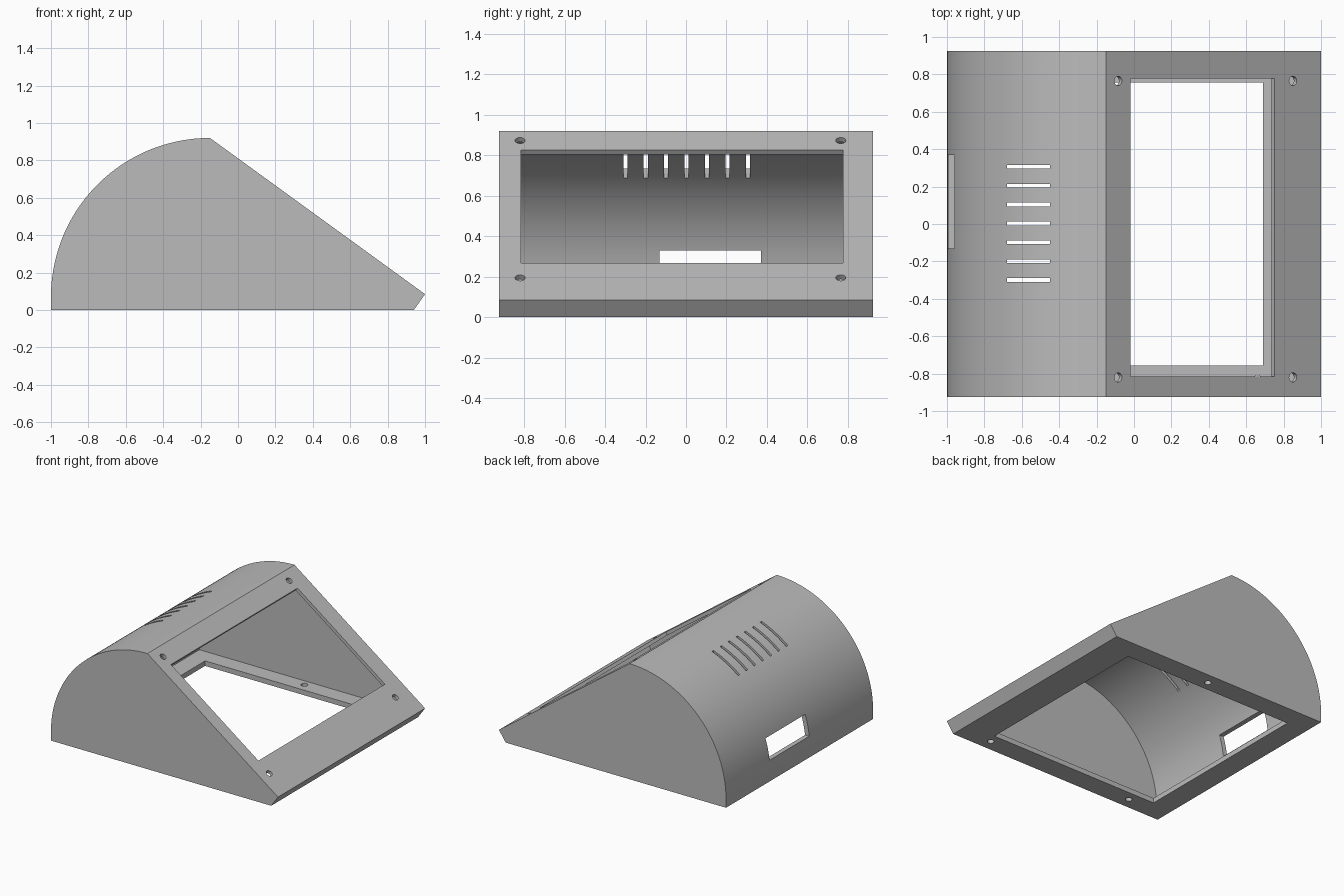
import bpy, math
from mathutils import Vector, Matrix

if "Cube" in bpy.data.objects:
    bpy.data.objects.remove(bpy.data.objects["Cube"])

HALF = 0.925                      # half length along y
ARC_X, ARC_Z = -0.15, 0.07        # centre of the rounded back
TOP, TOE = Vector((-0.15, 0, 0.92)), Vector((1.0, 0, 0.085))
DOWN = (TOE - TOP).normalized()   # direction down the sloped panel
NORMAL = Vector((-DOWN.z, 0, DOWN.x))

grey = bpy.data.materials.new("plain grey")
grey.use_nodes = True
colour = (0.5, 0.5, 0.5, 1)
grey.diffuse_color = colour
grey.node_tree.nodes["Principled BSDF"].inputs["Base Color"].default_value = colour


def arc(radius, steps=48):
    return [(ARC_X - radius * math.cos(a), ARC_Z + radius * math.sin(a))
            for a in (math.pi / 2 * i / steps for i in range(steps + 1))]


def prism(name, profile, half):
    """Extrude an xz outline along y."""
    n = len(profile)
    verts = [(x, y, z) for y in (-half, half) for x, z in profile]
    faces = [tuple(range(n)), tuple(range(2 * n - 1, n - 1, -1))]
    faces += [(i, i + n, (i + 1) % n + n, (i + 1) % n) for i in range(n)]
    mesh = bpy.data.meshes.new(name)
    mesh.from_pydata(verts, [], faces)
    obj = bpy.data.objects.new(name, mesh)
    bpy.context.collection.objects.link(obj)
    bpy.context.view_layer.objects.active = obj
    bpy.ops.object.select_all(action='DESELECT')
    obj.select_set(True)
    bpy.ops.object.mode_set(mode='EDIT')
    bpy.ops.mesh.select_all(action='SELECT')
    bpy.ops.mesh.normals_make_consistent(inside=False)
    bpy.ops.object.mode_set(mode='OBJECT')
    return obj


def box(x0, x1, y0, y1, z0, z1):
    bpy.ops.mesh.primitive_cube_add(size=1)
    obj = bpy.context.object
    obj.matrix_world = (Matrix.Translation(((x0 + x1) / 2, (y0 + y1) / 2, (z0 + z1) / 2))
                        @ Matrix.Diagonal((x1 - x0, y1 - y0, z1 - z0, 1)))
    return obj


def drill(place, axis, radius, depth):
    bpy.ops.mesh.primitive_cylinder_add(vertices=24, radius=radius, depth=depth, location=place,
                                        rotation=axis.to_track_quat('Z', 'Y').to_euler())
    return bpy.context.object


def cut(target, cutter):
    bpy.context.view_layer.update()
    mod = target.modifiers.new("cut", 'BOOLEAN')
    mod.operation, mod.solver, mod.object = 'DIFFERENCE', 'EXACT', cutter
    bpy.context.view_layer.objects.active = target
    bpy.ops.object.modifier_apply(modifier=mod.name)
    bpy.data.objects.remove(cutter)


# Outer shell and hollow interior
case = prism("sloped_case", [(-1, 0)] + arc(0.85) + [(1, 0.085), (0.94, 0)], HALF)
cut(case, prism("cavity", [(-0.963, 0.04)] + arc(0.813)
                + [(-0.145, 0.883), (0.955, 0.085), (0.923, 0.04)], HALF - 0.035))

# Screen opening, square to the sloped panel
start = TOP + DOWN * (0.13 / DOWN.x)
end = TOP + DOWN * (0.90 / DOWN.x)
corners = [start + NORMAL * 0.05, end + NORMAL * 0.05, end - NORMAL * 0.06, start - NORMAL * 0.06]
screen = prism("screen_cut", [(p.x, p.z) for p in corners], 0.796)
screen.location.y = -0.019
cut(case, screen)

# Open underside and rear port
cut(case, box(-0.82, 0.69, -0.757, 0.757, -0.1, 0.1))
cut(case, box(-1.1, -0.9, -0.13, 0.37, 0.165, 0.33))

# Vent slots
for i in range(-3, 4):
    y = i * 0.101 + 0.003
    cut(case, box(-0.68, -0.45, y - 0.01, y + 0.01, 0.6, 1.0))

# Screw holes in the sloped panel and in the base
for x in (-0.085, 0.85):
    for y in (-0.82, 0.765):
        p = TOP + DOWN * ((x - TOP.x) / DOWN.x)
        cut(case, drill((p.x, y, p.z), NORMAL, 0.025, 0.12))
for x, y in ((0.66, -0.835), (-0.65, -0.835), (0, 0.835)):
    cut(case, drill((x, y, 0), Vector((0, 0, 1)), 0.025, 0.12))

case.data.materials.clear()
case.data.materials.append(grey)
for face in case.data.polygons:
    face.material_index = 0
bpy.ops.object.select_all(action='DESELECT')
case.select_set(True)
bpy.context.view_layer.objects.active = case
bpy.ops.object.shade_smooth_by_angle(angle=math.radians(25))
